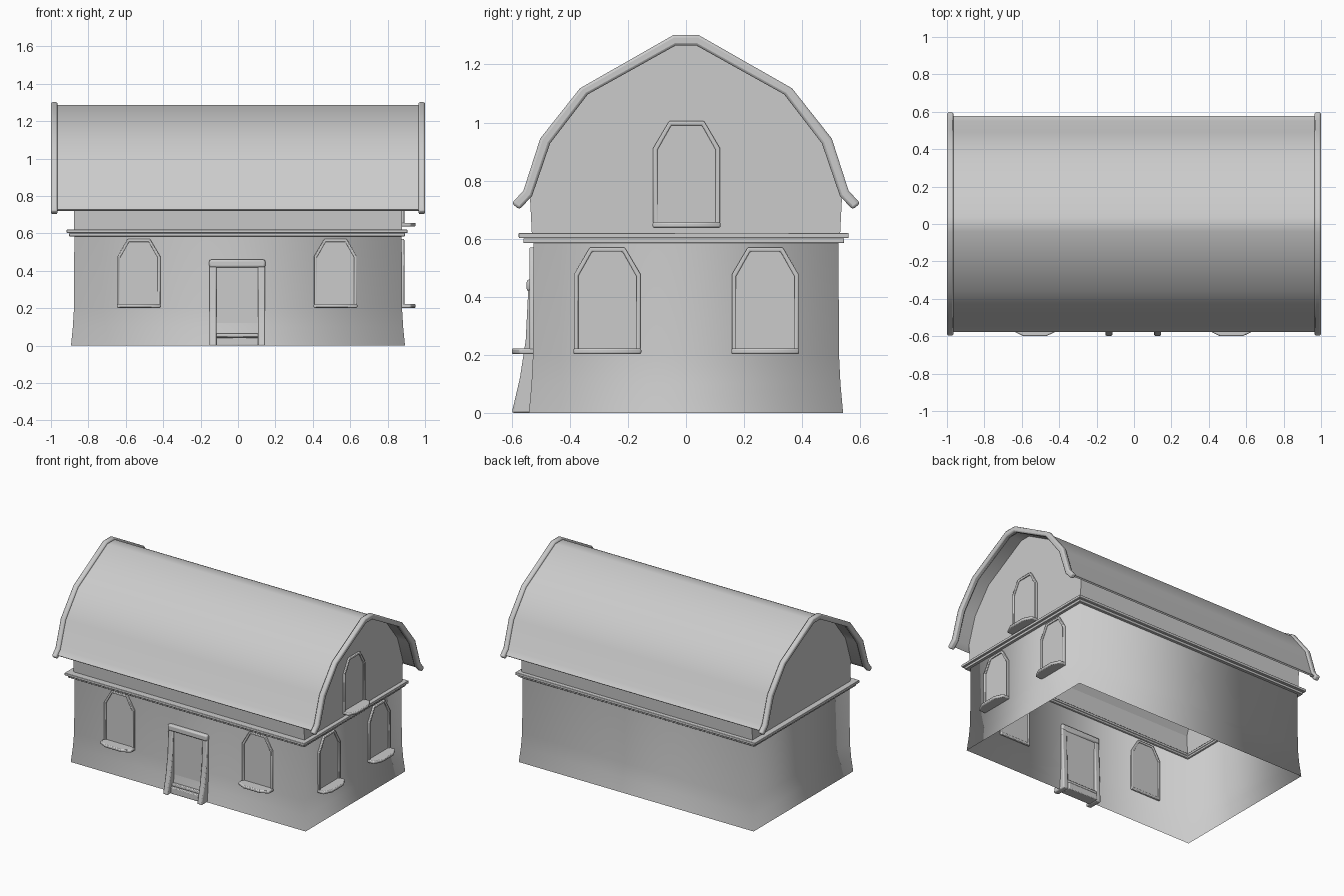
import bpy, bmesh

if "Cube" in bpy.data.objects:
    bpy.data.objects.remove(bpy.data.objects["Cube"])

# placements: (u, v, depth) -> world
def front(u, v, d): return (u, -0.527 - d, v)
def right(u, v, d): return (0.877 + d, u, v)
def along_x(u, v, d): return (d, u, v)
def plan(u, v, d): return (u, v, d)


def finish(name, bm, bevel=0.0, angle=0.6, recalc=True):
    if recalc:
        bmesh.ops.recalc_face_normals(bm, faces=bm.faces)
    me = bpy.data.meshes.new(name)
    bm.to_mesh(me)
    bm.free()
    ob = bpy.data.objects.new(name, me)
    bpy.context.collection.objects.link(ob)
    if bevel:
        m = ob.modifiers.new("Bevel", 'BEVEL')
        m.width, m.segments, m.limit_method = bevel, 2, 'ANGLE'
        m.angle_limit = 1.0
    bpy.ops.object.select_all(action='DESELECT')
    ob.select_set(True)
    bpy.context.view_layer.objects.active = ob
    bpy.ops.object.shade_smooth_by_angle(angle=angle)
    return ob


def prism(name, pts, lo, hi, place, bevel=0.0):
    """Solid extrusion of an outline."""
    bm = bmesh.new()
    a = [bm.verts.new(place(u, v, lo)) for u, v in pts]
    b = [bm.verts.new(place(u, v, hi)) for u, v in pts]
    bm.faces.new(a)
    bm.faces.new(b)
    for i in range(len(pts)):
        j = (i + 1) % len(pts)
        bm.faces.new((a[i], a[j], b[j], b[i]))
    return finish(name, bm, bevel)


def band(name, outer, inner, lo, hi, place, closed=True, bevel=0.0):
    """Square-section strip between two matching outlines."""
    bm = bmesh.new()
    secs = [[bm.verts.new(place(*p, d)) for p, d in ((o, lo), (o, hi), (i, hi), (i, lo))]
            for o, i in zip(outer, inner)]
    n = len(secs)
    for k in range(n if closed else n - 1):
        s, t = secs[k], secs[(k + 1) % n]
        for e in range(4):
            f = (e + 1) % 4
            bm.faces.new((s[e], s[f], t[f], t[e]))
    if not closed:
        bm.faces.new(secs[0])
        bm.faces.new(secs[-1])
    return finish(name, bm, bevel)


def rect(x, y, cx=0.0, cy=0.0):
    return [(cx - x, cy - y), (cx + x, cy - y), (cx + x, cy + y), (cx - x, cy + y)]


def mirrored(half):
    """Half profile from the ridge down -> full profile left to right."""
    return [(-u, v) for u, v in reversed(half)] + half


# lower walls: open bottom, flared foot
bm = bmesh.new()
rings = [[bm.verts.new((x, y, z)) for x, y in rect(hx, hy)]
         for hx, hy, z in ((0.893, 0.541, 0), (0.883, 0.532, 0.1),
                           (0.877, 0.527, 0.2), (0.875, 0.525, 0.6))]
for r, s in zip(rings, rings[1:]):
    for i in range(4):
        j = (i + 1) % 4
        bm.faces.new((r[i], r[j], s[j], s[i]))
finish("lower_walls", bm, angle=3.1)

# upper walls with gable ends
gable = mirrored([(0.04, 1.278), (0.35, 1.1), (0.481, 0.933), (0.538, 0.757), (0.53, 0.6)])
bm = bmesh.new()
ends = [[bm.verts.new((x, u, v)) for u, v in gable] for x in (-0.877, 0.877)]
for e in ends:
    bm.faces.new(e)
for k in (0, len(gable) - 2):
    bm.faces.new((ends[0][k], ends[0][k + 1], ends[1][k + 1], ends[1][k]))
ob = finish("upper_walls", bm, angle=0.6, recalc=False)
bm = bmesh.new()
bm.from_mesh(ob.data)
for f in bm.faces:
    f.normal_update()
    if f.normal.dot(f.calc_center_median() * 1.0) < 0:
        f.normal_flip()
bm.to_mesh(ob.data)
bm.free()

# ledge between the storeys, two steps
for name, x, y, lo, hi in (("ledge_lower", 0.898, 0.552, 0.585, 0.602),
                           ("ledge_upper", 0.911, 0.568, 0.602, 0.62)):
    band(name, rect(x, y, -0.005, -0.008), rect(0.865, 0.515), lo, hi, plan, bevel=0.003)

# roof shell
outer = mirrored([(0.04, 1.288), (0.358, 1.108), (0.491, 0.938), (0.55, 0.758), (0.578, 0.727)])
inner = mirrored([(0.037, 1.276), (0.35, 1.099), (0.48, 0.933), (0.539, 0.752), (0.57, 0.72)])
band("roof", outer, inner, -0.97, 0.97, along_x, closed=False)

# roof end rims
rim_out = mirrored([(0.042, 1.302), (0.365, 1.118), (0.502, 0.945), (0.56, 0.765), (0.6, 0.722)])
rim_in = mirrored([(0.036, 1.265), (0.338, 1.097), (0.468, 0.928), (0.53, 0.747), (0.574, 0.7)])
for side, lo in (("left", -1.0), ("right", 0.965)):
    band("roof_rim_" + side, rim_out, rim_in, lo, lo + 0.035, along_x, closed=False, bevel=0.009)


# windows: pane, angled-top frame and tapered sill
def window(name, c, z, place):
    def arch(s):
        w, k = 0.115 - s, 0.06 - s * 0.5
        return [(c - w, z + s), (c + w, z + s), (c + w, z + 0.275 - s * 0.4),
                (c + k, z + 0.368 - s), (c - k, z + 0.368 - s), (c - w, z + 0.275 - s * 0.4)]
    prism(name + "_pane", arch(0.008), -0.006, 0.003, place)
    band(name + "_frame", arch(0), arch(0.015), -0.012, 0.012, place, bevel=0.004)
    sill = [(-0.117, -0.01), (-0.117, 0.046), (-0.06, 0.073),
            (0.06, 0.073), (0.117, 0.046), (0.117, -0.01)]
    prism(name + "_sill", [(c + u, d) for u, d in sill], z, z + 0.02,
          lambda u, d, h: place(u, h, d), bevel=0.006)


window("front_window_left", -0.53, 0.202, front)
window("front_window_right", 0.521, 0.202, front)
window("side_window_front", -0.271, 0.202, right)
window("side_window_back", 0.273, 0.202, right)
window("gable_window", 0.002, 0.637, right)

# doorway: flared jambs, lintel, panel and steps
jamb = [(-0.5, 0), (-0.6, 0), (-0.572, 0.12), (-0.552, 0.25), (-0.543, 0.43), (-0.515, 0.43)]
for side, x in (("left", -0.153), ("right", 0.107)):
    prism("door_jamb_" + side, jamb, x, x + 0.038, along_x, bevel=0.007)
prism("door_lintel", [(-0.154, 0.418), (0.146, 0.418), (0.146, 0.46), (-0.154, 0.46)],
      -0.015, 0.022, front, bevel=0.01)
prism("door_panel", rect(0.113, 0.19, -0.004, 0.235), -0.008, 0.004, front)
prism("door_step_lower", rect(0.113, 0.0225, -0.004, 0.0225), -0.035, 0.04, front, bevel=0.005)
prism("door_step_upper", rect(0.113, 0.01, -0.004, 0.055), -0.03, 0.025, front, bevel=0.005)
